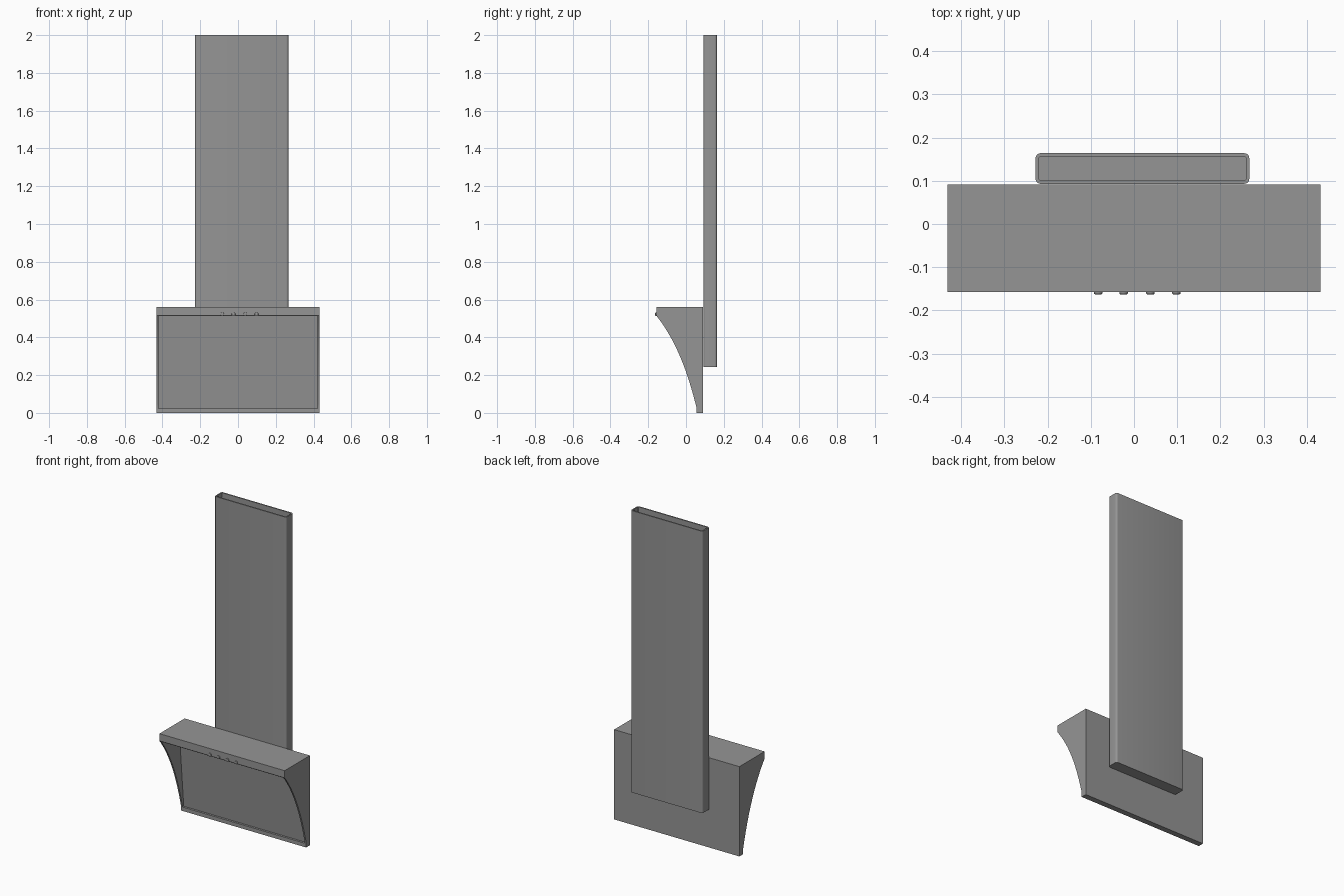
import bpy, bmesh, math
from mathutils import Vector, Matrix, geometry

if "Cube" in bpy.data.objects:
    bpy.data.objects.remove(bpy.data.objects["Cube"])

dark = bpy.data.materials.new("dark_metal")
dark.diffuse_color = (0.3, 0.3, 0.3, 1)
dark.use_nodes = True
dark.node_tree.nodes["Principled BSDF"].inputs["Base Color"].default_value = dark.diffuse_color


def make_object(name, bm, smooth=False):
    bmesh.ops.recalc_face_normals(bm, faces=bm.faces)
    me = bpy.data.meshes.new(name)
    bm.to_mesh(me)
    bm.free()
    me.materials.append(dark)
    ob = bpy.data.objects.new(name, me)
    bpy.context.collection.objects.link(ob)
    bpy.ops.object.select_all(action='DESELECT')
    ob.select_set(True)
    bpy.context.view_layer.objects.active = ob
    if smooth:
        bpy.ops.object.shade_smooth_by_angle(angle=math.radians(35))
    return ob


def prism_x(name, profile, half):
    """Extrude a (y, z) outline along x from -half to half."""
    bm = bmesh.new()
    f = bm.faces.new([bm.verts.new((-half, y, z)) for y, z in profile])
    ext = bmesh.ops.extrude_face_region(bm, geom=[f])
    verts = [v for v in ext['geom'] if isinstance(v, bmesh.types.BMVert)]
    bmesh.ops.translate(bm, verts=verts, vec=(2 * half, 0, 0))
    return make_object(name, bm)


def rounded_rect(x0, x1, y0, y1, r, n=5):
    pts = []
    corners = [(x1 - r, y1 - r), (x0 + r, y1 - r), (x0 + r, y0 + r), (x1 - r, y0 + r)]
    for q, (cx, cy) in enumerate(corners):
        for i in range(n + 1):
            a = math.pi / 2 * (q + i / n)
            pts.append((cx + r * math.cos(a), cy + r * math.sin(a)))
    return pts


# Hood body: curved side profile with an open recessed front
curve = geometry.interpolate_bezier(Vector((-0.157, 0.515)), Vector((-0.035, 0.36)),
                                    Vector((0.02, 0.17)), Vector((0.055, 0.03)), 24)
profile = [(0.055, 0), (0.091, 0), (0.091, 0.56), (-0.157, 0.56)]
profile += [(p[0], p[1]) for p in curve]
body = prism_x("hood_body", profile, 0.432)
cutter = prism_x("recess_cutter", [(-0.3, 0.512), (0.024, 0.512), (0.068, 0.024), (-0.3, 0.024)], 0.422)
cutter.hide_render = True
mod = body.modifiers.new("recess", 'BOOLEAN')
mod.operation = 'DIFFERENCE'
mod.solver = 'EXACT'
mod.object = cutter
bpy.context.view_layer.objects.active = body
bpy.ops.object.modifier_apply(modifier=mod.name)
bpy.data.objects.remove(cutter)
body.select_set(True)
bpy.context.view_layer.objects.active = body
bpy.ops.object.shade_smooth_by_angle(angle=math.radians(30))

# Chimney: rounded rectangular tube, open at the top and closed at the bottom
outer = rounded_rect(-0.228, 0.267, 0.093, 0.164, 0.012)
inner = rounded_rect(-0.220, 0.259, 0.101, 0.156, 0.004)
bm = bmesh.new()
rings = [[bm.verts.new((x, y, z)) for x, y in pts]
         for pts, z in ((outer, 0.242), (outer, 2.0), (inner, 2.0), (inner, 0.25))]
n = len(outer)
for a, b in zip(rings, rings[1:]):
    for i in range(n):
        j = (i + 1) % n
        bm.faces.new((a[i], a[j], b[j], b[i]))
bm.faces.new(rings[0])
bm.faces.new(rings[-1])
make_object("chimney", bm, smooth=True)

# Control buttons on the front lip
for x in (-0.083, -0.024, 0.038, 0.098):
    bm = bmesh.new()
    bmesh.ops.create_cone(bm, cap_ends=True, segments=20, radius1=0.010, radius2=0.010, depth=0.01,
                          matrix=Matrix.Translation((x, -0.158, 0.522)) @ Matrix.Rotation(math.pi / 2, 4, 'X'))
    rim = [e for e in bm.edges if all(v.co.y < -0.16 for v in e.verts)]
    bmesh.ops.bevel(bm, geom=rim, offset=0.003, segments=2, affect='EDGES', profile=0.5)
    make_object("button", bm, smooth=True)
